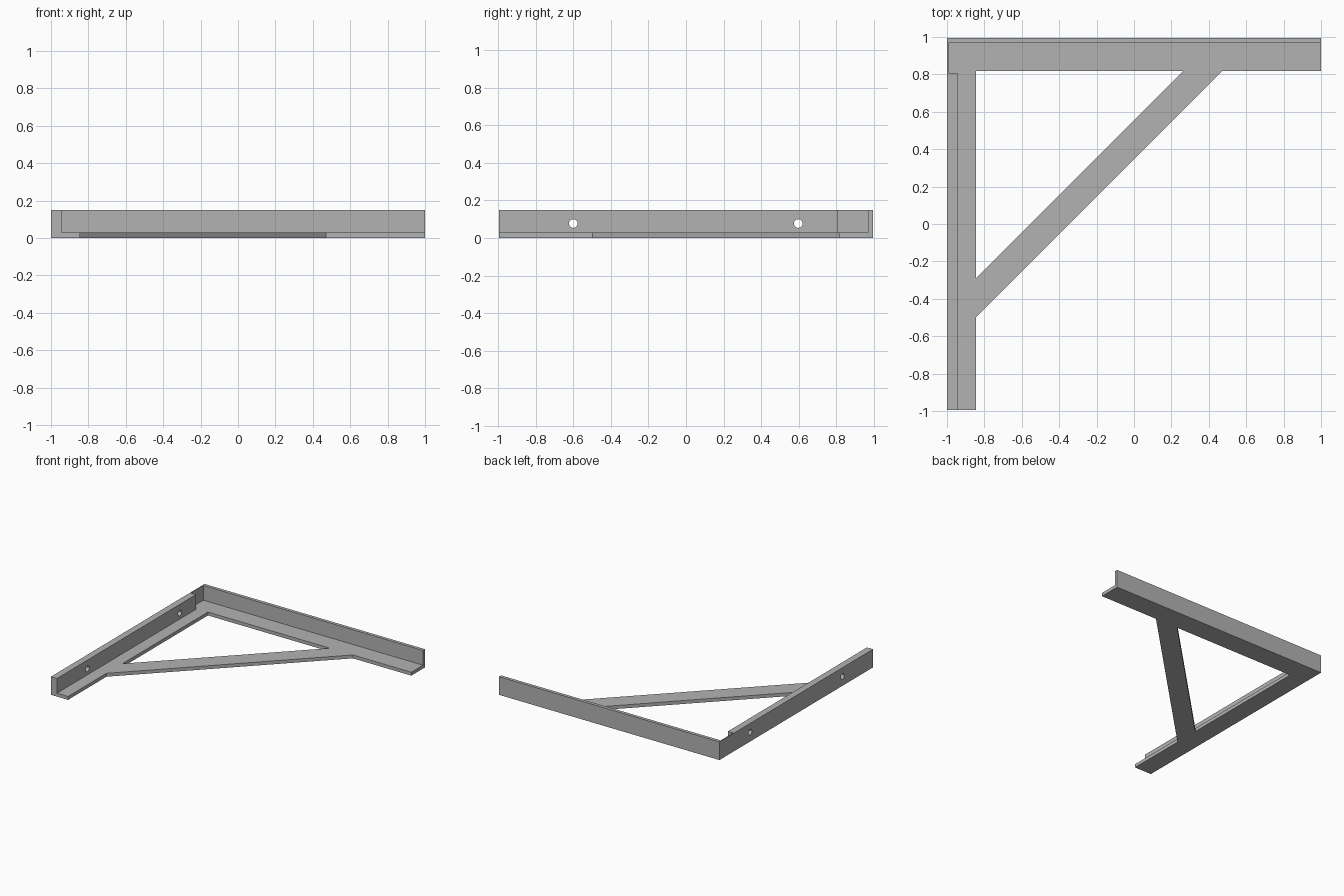
import bpy, bmesh, math

default = bpy.data.objects.get("Cube")
if default:
    bpy.data.objects.remove(default, do_unlink=True)

GREY = (0.45, 0.45, 0.45, 1)
steel = bpy.data.materials.new("plain grey metal")
steel.use_nodes = True
steel.diffuse_color = GREY
steel.node_tree.nodes["Principled BSDF"].inputs["Base Color"].default_value = GREY

# Overall plan sizes
X, Y = 1.0, 0.995
FLANGE_T, TOP = 0.028, 0.149
SIDE_IN, BACK_IN = -0.845, 0.817     # inner edges of the flanges


def add_object(name, bm):
    bmesh.ops.recalc_face_normals(bm, faces=bm.faces)
    mesh = bpy.data.meshes.new(name)
    bm.to_mesh(mesh)
    bm.free()
    mesh.materials.append(steel)
    obj = bpy.data.objects.new(name, mesh)
    bpy.context.collection.objects.link(obj)
    return obj


def prism(name, outline, z0, z1):
    """Extrude a plan outline between two heights."""
    bm = bmesh.new()
    face = bm.faces.new([bm.verts.new((x, y, z0)) for x, y in outline])
    up = bmesh.ops.extrude_face_region(bm, geom=[face])["geom"]
    verts = [v for v in up if isinstance(v, bmesh.types.BMVert)]
    bmesh.ops.translate(bm, verts=verts, vec=(0, 0, z1 - z0))
    return add_object(name, bm)


def cut(obj, cutter):
    """Subtract a cutter, then discard it."""
    mod = obj.modifiers.new("cut", "BOOLEAN")
    mod.operation, mod.solver, mod.object = "DIFFERENCE", "EXACT", cutter
    cutter.hide_render = True
    bpy.context.view_layer.objects.active = obj
    bpy.ops.object.modifier_apply(modifier=mod.name)
    bpy.data.objects.remove(cutter, do_unlink=True)


# Flat base: two flanges and the diagonal brace, around a triangular opening
brace_low, brace_high = -0.498, -0.29
run_low, run_high = BACK_IN - brace_low, BACK_IN - brace_high
base = prism("flange_and_brace", [
    (-X, -Y), (SIDE_IN, -Y), (SIDE_IN, brace_low),
    (SIDE_IN + run_low, BACK_IN), (X, BACK_IN), (X, Y), (-X, Y)], 0, FLANGE_T)
cut(base, prism("opening_cutter", [
    (SIDE_IN, brace_high), (SIDE_IN + run_high, BACK_IN), (SIDE_IN, BACK_IN)],
    -0.1, 0.1))

# Upright walls: thick side wall, thin skin at the corner notch, back wall
walls = prism("upright_walls", [
    (-X, -Y), (-0.945, -Y), (-0.945, 0.806), (-0.992, 0.806),
    (-0.992, 0.968), (X, 0.968), (X, Y), (-X, Y)], FLANGE_T, TOP)

# Screw holes through the side wall
for y in (-0.6, 0.597):
    bm = bmesh.new()
    bmesh.ops.create_cone(bm, cap_ends=True, segments=32,
                          radius1=0.023, radius2=0.023, depth=0.3)
    hole = add_object("hole_cutter", bm)
    hole.rotation_euler.y = math.pi / 2
    hole.location = (-0.97, y, 0.077)
    bpy.context.view_layer.update()
    cut(walls, hole)
